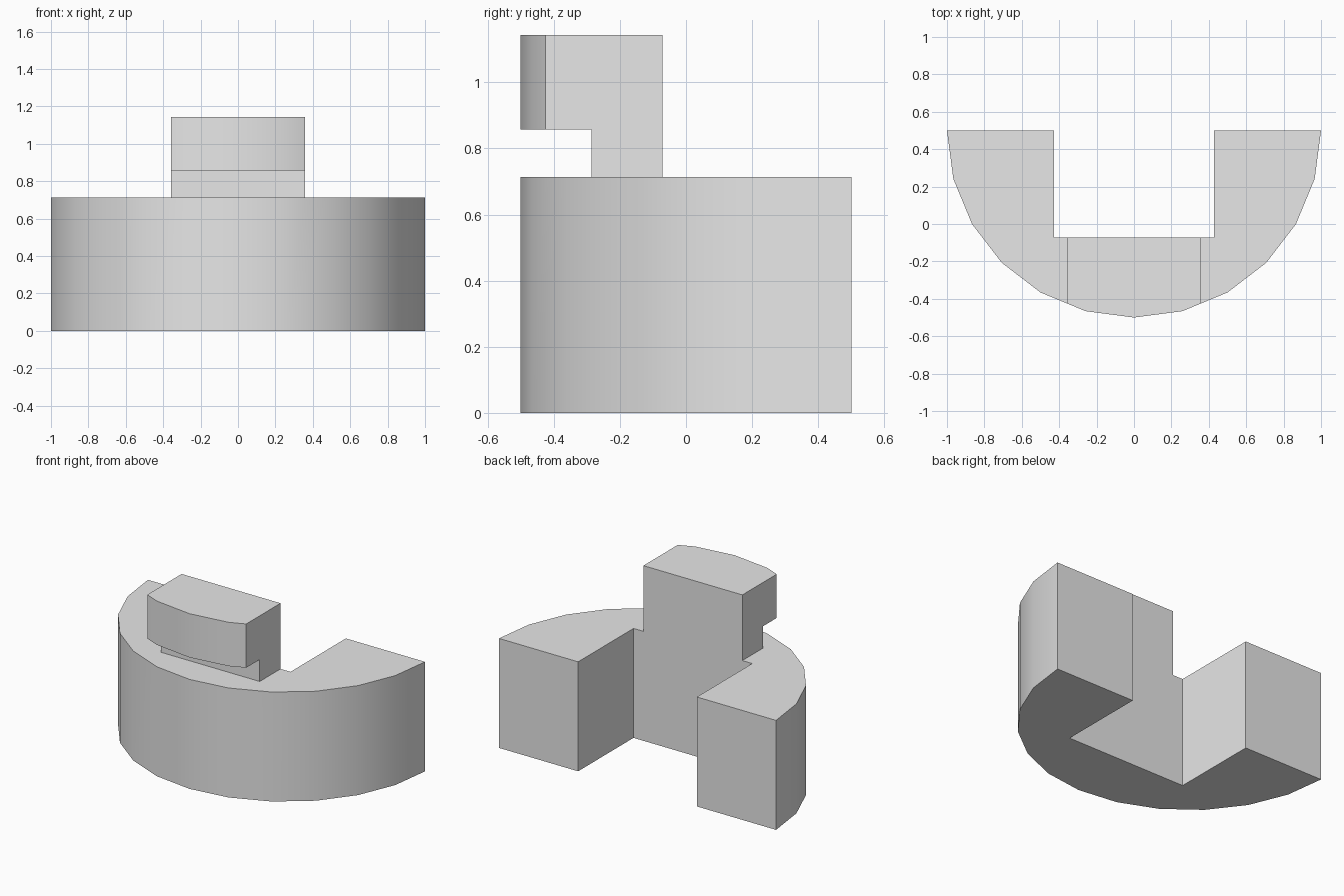
import bpy
import bmesh
import math

cube = bpy.data.objects.get("Cube")
if cube:
    bpy.data.objects.remove(cube, do_unlink=True)

RADIUS = 1.0
BACK = 0.5            # flat rear plane of the half disc
HEIGHT = 8 / 7        # top of the raised head
BASE_TOP = 5 / 7
HEAD_BOTTOM = 6 / 7
HEAD_HALF = 0.357
NOTCH_HALF = 3 / 7
NOTCH_FRONT = -0.071
STEM_FRONT = -0.286
FAR = 2.0             # cutter overshoot

grey = bpy.data.materials.new("plain grey")
grey.use_nodes = True
colour = (0.8, 0.8, 0.8, 1)
grey.diffuse_color = colour
grey.node_tree.nodes["Principled BSDF"].inputs["Base Color"].default_value = colour


def prism(name, outline, z0, z1):
    """Extrude a counter-clockwise outline from z0 up to z1."""
    bm = bmesh.new()
    face = bm.faces.new([bm.verts.new((x, y, z0)) for x, y in outline])
    top = bmesh.ops.extrude_face_region(bm, geom=[face])["geom"]
    for v in top:
        if isinstance(v, bmesh.types.BMVert):
            v.co.z = z1
    bmesh.ops.recalc_face_normals(bm, faces=bm.faces)
    mesh = bpy.data.meshes.new(name)
    bm.to_mesh(mesh)
    bm.free()
    obj = bpy.data.objects.new(name, mesh)
    bpy.context.collection.objects.link(obj)
    return obj


def cut(target, name, x, y, z):
    """Carve a box, given by its ranges, out of the target."""
    box = prism(name, [(x[0], y[0]), (x[1], y[0]), (x[1], y[1]), (x[0], y[1])], *z)
    box.hide_render = True
    mod = target.modifiers.new(name, 'BOOLEAN')
    mod.operation = 'DIFFERENCE'
    mod.solver = 'EXACT'
    mod.object = box
    bpy.context.view_layer.objects.active = target
    bpy.ops.object.modifier_apply(modifier=mod.name)
    bpy.data.objects.remove(box, do_unlink=True)


# Half disc at full height, in twelve segments
arc = [math.pi * (1 + i / 12) for i in range(13)]
block = prism("half_round_block",
              [(RADIUS * math.cos(a), BACK + RADIUS * math.sin(a)) for a in arc],
              0, HEIGHT)
block.data.materials.append(grey)

# Rear notch through the whole height
cut(block, "rear_notch", (-NOTCH_HALF, NOTCH_HALF), (NOTCH_FRONT, FAR), (-1, FAR))
# Shoulders on both sides of the raised head
for side in (-1, 1):
    cut(block, "shoulder", sorted((side * HEAD_HALF, side * FAR)),
        (-FAR, FAR), (BASE_TOP, FAR))
# Slot under the head, leaving the stem behind it
cut(block, "head_undercut", (-FAR, FAR), (-FAR, STEM_FRONT), (BASE_TOP, HEAD_BOTTOM))

# Smooth round walls, sharp corners
bpy.ops.object.select_all(action='DESELECT')
block.select_set(True)
bpy.context.view_layer.objects.active = block
bpy.ops.object.shade_smooth_by_angle(angle=math.radians(30))
